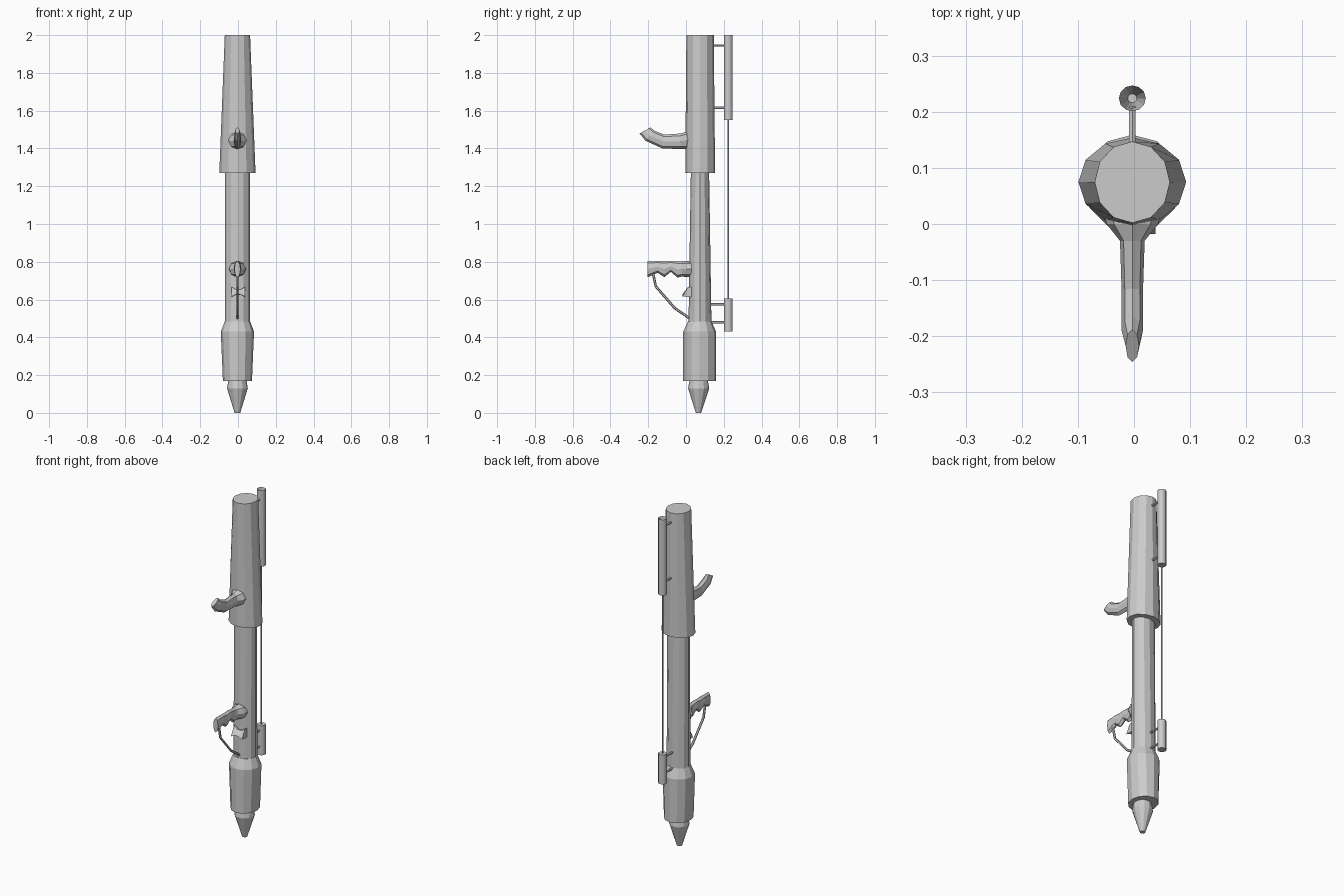
import bpy
import math
from mathutils import Vector

cube = bpy.data.objects.get("Cube")
if cube:
    bpy.data.objects.remove(cube, do_unlink=True)

grey = bpy.data.materials.new("plain grey")
grey.use_nodes = True
colour = (0.6, 0.6, 0.6, 1)
grey.diffuse_color = colour
grey.node_tree.nodes["Principled BSDF"].inputs["Base Color"].default_value = colour

CX = -0.003   # centre line of the whole model
ROD_Y = 0.224  # centre line of the rear rod


def loft(name, rings, caps=True):
    """Skin a list of equal rings of points."""
    n = len(rings[0])
    verts = [p for ring in rings for p in ring]
    faces = []
    for r in range(len(rings) - 1):
        for i in range(n):
            j = (i + 1) % n
            faces.append((r * n + i, r * n + j, (r + 1) * n + j, (r + 1) * n + i))
    if caps:
        faces.append(tuple(reversed(range(n))))
        faces.append(tuple(range(len(verts) - n, len(verts))))
    mesh = bpy.data.meshes.new(name)
    mesh.from_pydata(verts, [], faces)
    mesh.materials.append(grey)
    obj = bpy.data.objects.new(name, mesh)
    bpy.context.collection.objects.link(obj)
    return obj


def upright(name, sections, sides=12):
    """Turned part from sections of (z, x radius, y radius, y centre)."""
    rings = []
    for z, rx, ry, cy in sections:
        rings.append([(CX + rx * math.cos(a), cy + ry * math.sin(a), z)
                      for a in (math.tau * i / sides for i in range(sides))])
    return loft(name, rings)


def sweep(name, sections, sides=8):
    """Part in the side plane from sections of (top point, bottom point, half width)."""
    rings = []
    for top, bottom, w in sections:
        t, b = Vector((CX, *top)), Vector((CX, *bottom))
        mid, half = (t + b) / 2, (t - b) / 2
        rings.append([mid + half * math.cos(a) + Vector((w * math.sin(a), 0, 0))
                      for a in (math.tau * i / sides for i in range(sides))])
    return loft(name, rings)


def wire(name, path, radius, sides=6):
    """Thin round bar along a path of (y, z) points."""
    pts = [Vector(p) for p in path]
    sections = []
    for i, p in enumerate(pts):
        d = (pts[min(i + 1, len(pts) - 1)] - pts[max(i - 1, 0)]).normalized()
        side = Vector((-d.y, d.x)) * radius
        sections.append((p + side, p - side, radius))
    return sweep(name, sections, sides)


# Main body
upright("upper_shroud", [(1.27, 0.096, 0.079, 0.075), (2.0, 0.067, 0.0725, 0.0745)])
upright("middle_tube", [(0.46, 0.066, 0.061, 0.074), (1.3, 0.066, 0.048, 0.074)])
upright("lower_shroud", [(0.17, 0.077, 0.087, 0.072), (0.43, 0.088, 0.087, 0.072),
                         (0.485, 0.067, 0.062, 0.073)])
upright("nose_cone", [(0.0, 0.015, 0.014, 0.066), (0.13, 0.055, 0.056, 0.067),
                      (0.18, 0.047, 0.047, 0.067)])

# Rear rod with a funnel-ended cylinder at the top and a short one at the bottom
upright("rear_upper_cylinder", [(1.55, 0.024, 0.023, ROD_Y), (2.0, 0.024, 0.023, ROD_Y),
                                (1.85, 0.008, 0.008, ROD_Y)])
upright("rear_lower_cylinder", [(0.43, 0.024, 0.023, ROD_Y), (0.605, 0.024, 0.023, ROD_Y)])
upright("rear_rod", [(0.6, 0.004, 0.004, ROD_Y), (1.56, 0.004, 0.004, ROD_Y)], 8)
for i, (z, start) in enumerate([(0.48, 0.12), (0.575, 0.12), (1.615, 0.13), (1.945, 0.13)]):
    wire("rear_bracket_%d" % (i + 1), [(start, z), (0.21, z)], 0.0065)

# Upper hook grip, flared where it meets the body
sweep("upper_hook", [
    ((0.02, 1.49), (0.02, 1.395), 0.05),
    ((0.0, 1.488), (0.0, 1.396), 0.046),
    ((-0.03, 1.479), (-0.03, 1.397), 0.022),
    ((-0.115, 1.473), (-0.125, 1.4), 0.019),
    ((-0.165, 1.493), (-0.215, 1.441), 0.019),
    ((-0.188, 1.511), (-0.246, 1.479), 0.012)])

# Lower grip with finger waves
sweep("lower_grip", [
    ((0.03, 0.8), (0.03, 0.722), 0.046),
    ((0.005, 0.805), (0.005, 0.719), 0.044),
    ((-0.025, 0.803), (-0.02, 0.722), 0.021),
    ((-0.045, 0.804), (-0.045, 0.716), 0.018),
    ((-0.08, 0.805), (-0.08, 0.747), 0.018),
    ((-0.115, 0.805), (-0.115, 0.718), 0.018),
    ((-0.15, 0.805), (-0.15, 0.742), 0.018),
    ((-0.205, 0.805), (-0.205, 0.717), 0.016)])

# Bent guard below the grip
wire("grip_guard", [(-0.175, 0.74), (-0.16, 0.67), (-0.06, 0.555), (0.02, 0.5)], 0.007)

# Bow-shaped trigger: two wings mirrored about a narrow middle
rings = []
for x, half in [(-0.036, 0.027), (-0.012, 0.013), (0.012, 0.013), (0.036, 0.027)]:
    z = 0.64
    rings.append([(CX + 0.005 + x, 0.035, z - half), (CX + 0.005 + x, 0.035, z + half),
                  (CX + 0.005 + x, 0.01, z + half), (CX + 0.005 + x, -0.018, z - half * 0.9)])
loft("trigger", rings)
